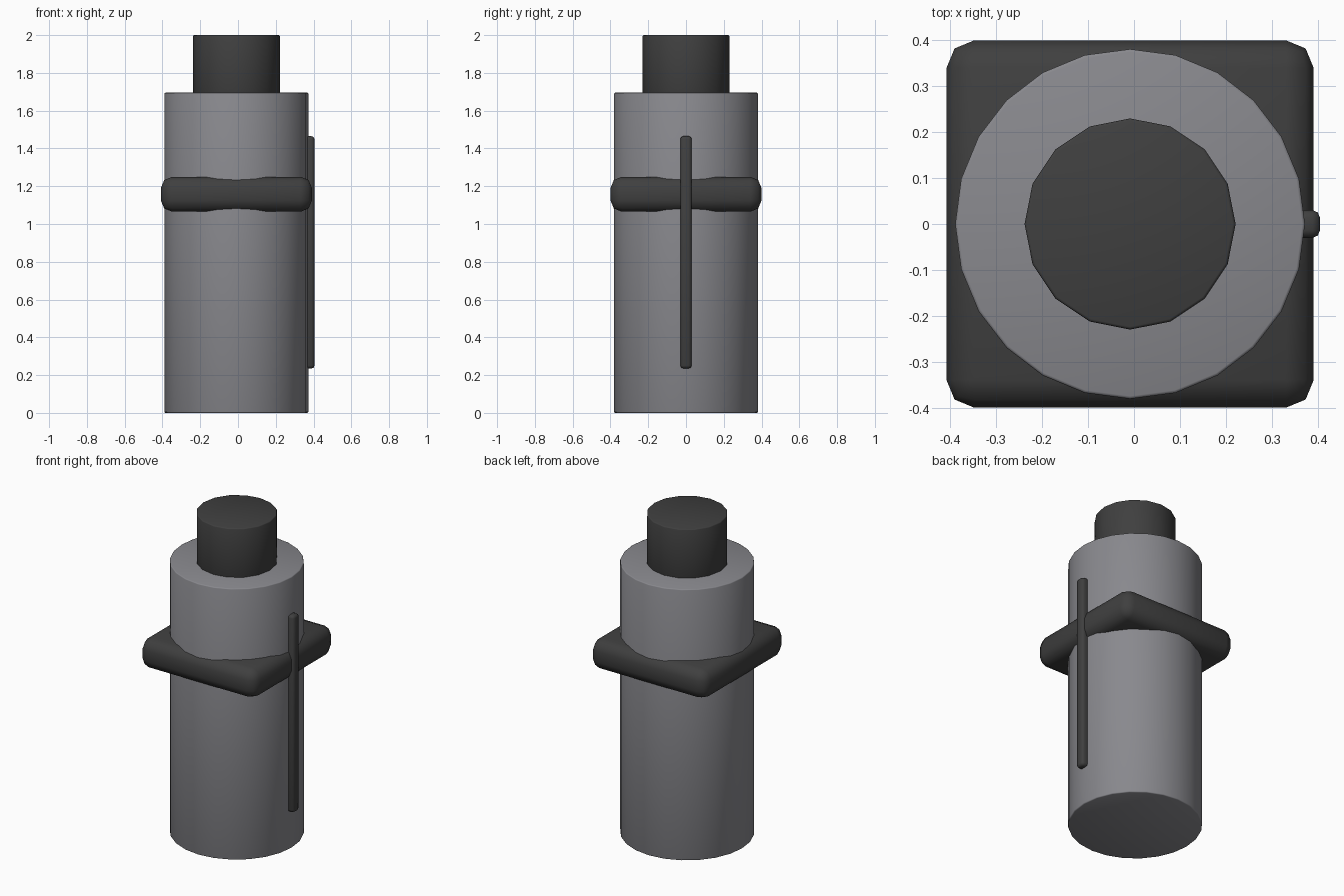
import bpy, math

if "Cube" in bpy.data.objects:
    bpy.data.objects.remove(bpy.data.objects["Cube"])

CX = -0.0085  # body axis, shifted because the side strip sticks out on +x


def material(name, rgb):
    m = bpy.data.materials.new(name)
    m.diffuse_color = (*rgb, 1.0)
    m.use_nodes = True
    m.node_tree.nodes["Principled BSDF"].inputs["Base Color"].default_value = m.diffuse_color
    return m


grey = material("body grey", (0.25, 0.25, 0.27))
dark = material("dark grey", (0.05, 0.05, 0.05))


def finish(name, mat, bevel, segments):
    ob = bpy.context.object
    ob.name = name
    ob.data.materials.append(mat)
    b = ob.modifiers.new("bevel", 'BEVEL')
    b.width = bevel
    b.segments = segments
    b.limit_method = 'ANGLE'
    b.angle_limit = math.radians(40)
    bpy.ops.object.modifier_apply(modifier=b.name)
    bpy.ops.object.shade_smooth_by_angle(angle=math.radians(50))
    return ob


def cylinder(name, r, z0, z1, sides, mat):
    bpy.ops.mesh.primitive_cylinder_add(vertices=sides, radius=r, depth=z1 - z0,
                                        location=(CX, 0, (z0 + z1) / 2))
    return finish(name, mat, 0.006, 2)


def box(name, x, y, z, mat, bevel):
    bpy.ops.mesh.primitive_cube_add(size=1)
    ob = bpy.context.object
    ob.location = [(a + b) / 2 for a, b in (x, y, z)]
    ob.scale = [b - a for a, b in (x, y, z)]
    bpy.ops.object.transform_apply(location=True, scale=True)
    return finish(name, mat, bevel, 2)


# main body and neck
cylinder("body", 0.381, 0.0, 1.695, 24, grey)
cylinder("top_cap", 0.23, 1.66, 2.0, 16, dark)

# square collar around the body
box("collar", (CX - 0.4, CX + 0.4), (-0.4, 0.4), (1.065, 1.25), dark, 0.06)

# thin vertical strip on the right side
box("side_strip", (0.345, 0.405), (-0.03, 0.03), (0.235, 1.465), dark, 0.016)
